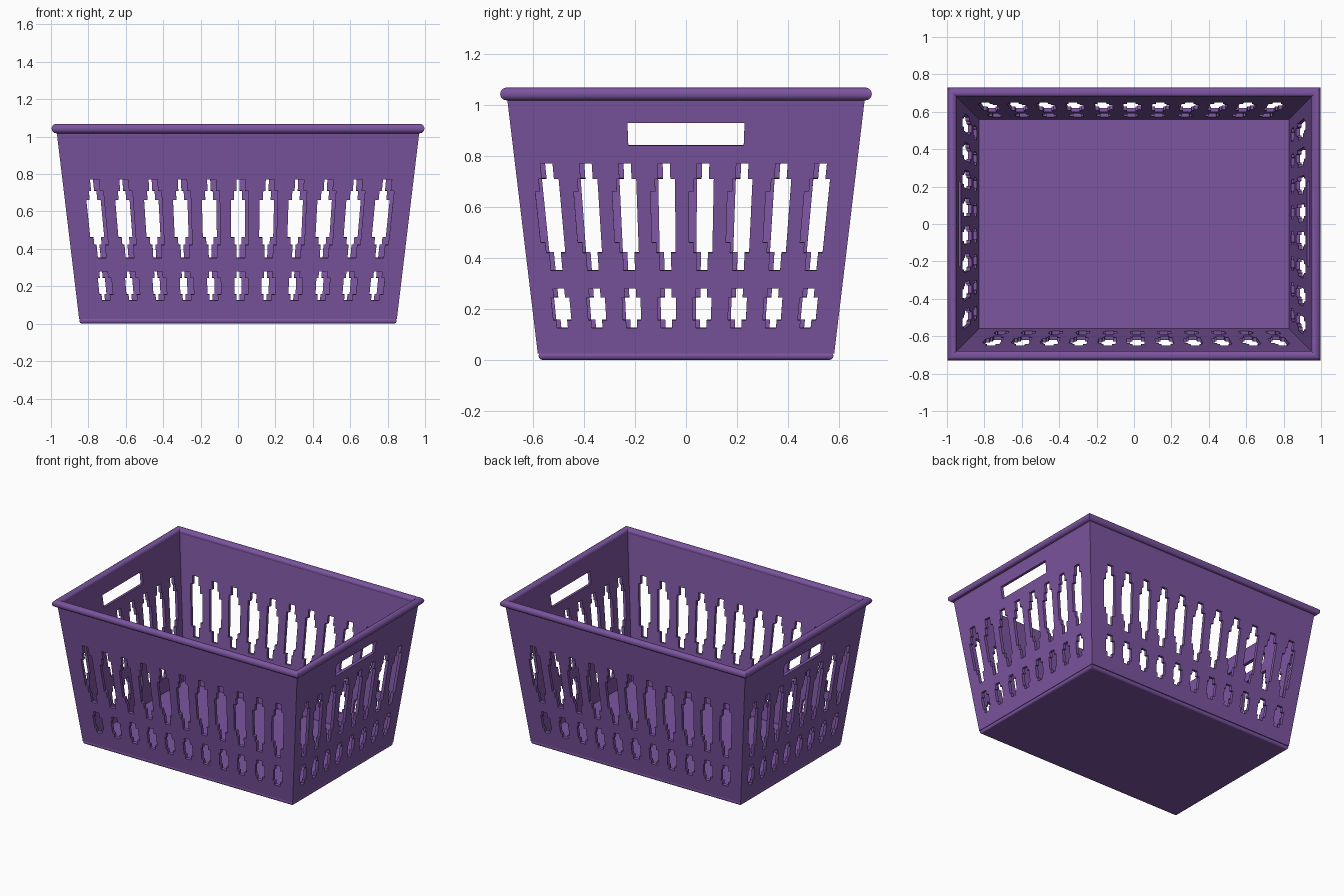
import bpy, bmesh, math

if "Cube" in bpy.data.objects:
    bpy.data.objects.remove(bpy.data.objects["Cube"])

purple = bpy.data.materials.new("purple_plastic")
purple.diffuse_color = (0.2, 0.09, 0.35, 1)
purple.use_nodes = True
purple.node_tree.nodes["Principled BSDF"].inputs["Base Color"].default_value = purple.diffuse_color


def hx(z):
    return 0.85 + 0.12 * (z - 0.03)


def hy(z):
    return 0.582 + 0.12 * (z - 0.03)


def finish(bm, name):
    bmesh.ops.recalc_face_normals(bm, faces=bm.faces)
    mesh = bpy.data.meshes.new(name)
    bm.to_mesh(mesh)
    bm.free()
    ob = bpy.data.objects.new(name, mesh)
    bpy.context.collection.objects.link(ob)
    mesh.materials.append(purple)
    return ob


# Stepped slot outline as stacked rectangles: (left, right, bottom, top)
SLOT = [(-0.024, 0.022, 0.35, 0.77), (-0.036, 0.04, 0.42, 0.71), (-0.054, 0.04, 0.46, 0.66),
        (-0.024, 0.022, 0.125, 0.28), (-0.036, 0.04, 0.155, 0.245)]


def wall(name, half, count, pitch, shift, place, handle=False):
    """Tapered panel made as a grid whose slot cells are left open."""
    ref = half(0.56)
    holes = []
    for i in range(count):
        c = shift + (i - (count - 1) / 2) * pitch
        holes += [((c + a) / ref, (c + b) / ref, lo, hi) for a, b, lo, hi in SLOT]
    if handle:
        w = 0.228 / half(0.885)
        holes.append((-w, w, 0.84, 0.93))
    us = sorted({round(v, 5) for h in holes for v in h[:2]} | {-1, 1})
    zs = sorted({v for h in holes for v in h[2:]} | {0.025, 1.04})
    bm = bmesh.new()
    verts = [[bm.verts.new(place(u, z)) for u in us] for z in zs]
    for j in range(len(zs) - 1):
        for i in range(len(us) - 1):
            u, z = (us[i] + us[i + 1]) / 2, (zs[j] + zs[j + 1]) / 2
            if any(a < u < b and lo < z < hi for a, b, lo, hi in holes):
                continue
            bm.faces.new((verts[j][i], verts[j][i + 1], verts[j + 1][i + 1], verts[j + 1][i]))
    loose = [v for v in bm.verts if not v.link_faces]
    bmesh.ops.delete(bm, geom=loose, context='VERTS')
    mesh = bpy.data.meshes.new(name)
    bm.to_mesh(mesh)
    bm.free()
    ob = bpy.data.objects.new(name, mesh)
    bpy.context.collection.objects.link(ob)
    mesh.materials.append(purple)
    sol = ob.modifiers.new("thickness", 'SOLIDIFY')
    sol.thickness = 0.022
    sol.offset = -1


# Four slatted walls
wall("front_wall", hx, 11, 0.1525, 0.016, lambda u, z: (u * hx(z), -hy(z), z))
wall("back_wall", hx, 11, 0.1525, 0.016, lambda u, z: (-u * hx(z), hy(z), z))
wall("right_wall", hy, 8, 0.148, -0.008, lambda u, z: (hx(z), u * hy(z), z), True)
wall("left_wall", hy, 8, 0.148, -0.008, lambda u, z: (-hx(z), -u * hy(z), z), True)


def frame(name, cx, cy, cz, r, sides=16):
    """Round bar running round a rectangle with mitred corners."""
    bm = bmesh.new()
    rings = []
    for sx, sy in ((-1, -1), (1, -1), (1, 1), (-1, 1)):
        ring = []
        for k in range(sides):
            a = math.tau * k / sides
            d = r * math.cos(a)
            ring.append(bm.verts.new((sx * (cx + d), sy * (cy + d), cz + r * math.sin(a))))
        rings.append(ring)
    for n in range(4):
        p, q = rings[n], rings[(n + 1) % 4]
        for k in range(sides):
            m = (k + 1) % sides
            bm.faces.new((p[k], q[k], q[m], p[m]))
    ob = finish(bm, name)
    bpy.context.view_layer.objects.active = ob
    ob.select_set(True)
    bpy.ops.object.shade_smooth_by_angle(angle=math.radians(35))
    ob.select_set(False)


# Rolled top rim and rounded base edge
frame("top_rim", 0.972, 0.704, 1.043, 0.025)
frame("base_edge", 0.832, 0.562, 0.016, 0.016)

# Floor plate
bm = bmesh.new()
bmesh.ops.create_cube(bm, size=1)
for v in bm.verts:
    v.co = (v.co.x * 1.664, v.co.y * 1.124, 0.016 + v.co.z * 0.031)
finish(bm, "floor")
